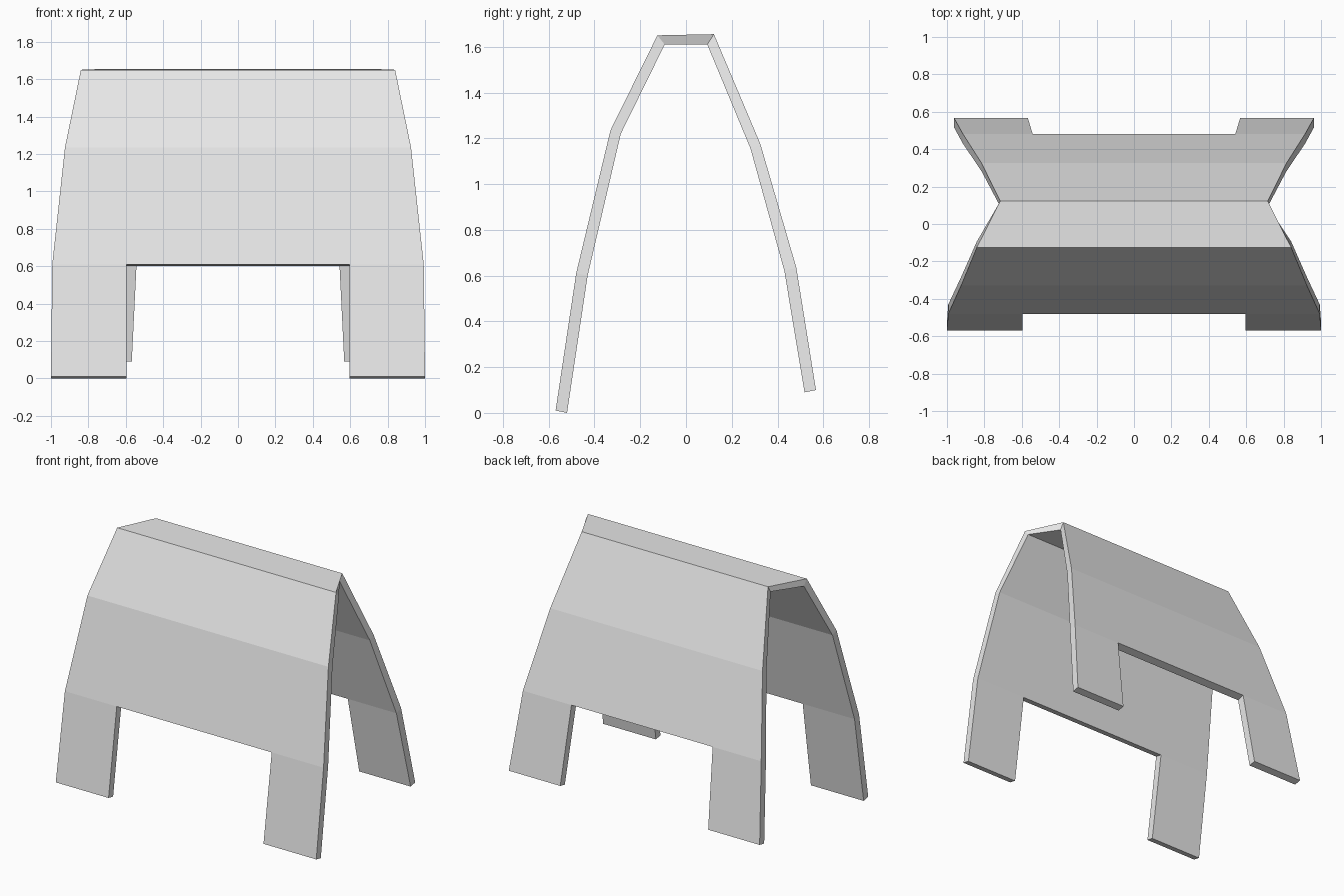
import bpy, bmesh

if "Cube" in bpy.data.objects:
    bpy.data.objects.remove(bpy.data.objects["Cube"])

grey = bpy.data.materials.new("light grey")
grey.diffuse_color = (0.8, 0.8, 0.8, 1)
grey.use_nodes = True
grey.node_tree.nodes["Principled BSDF"].inputs["Base Color"].default_value = grey.diffuse_color

# Bend lines from front feet, over the ridge, to back feet:
# outer (y, z), inner (y, z), half width, half width of the gap between legs
BENDS = [
    ((-0.57, 0.01), (-0.52, 0.00), 1.00, 0.595),
    ((-0.48, 0.61), (-0.43, 0.60), 0.993, 0.595),
    ((-0.33, 1.235), (-0.285, 1.22), 0.925, 0.57),
    ((-0.125, 1.65), (-0.093, 1.61), 0.84, 0.54),
    ((0.122, 1.655), (0.093, 1.61), 0.715, 0.50),
    ((0.325, 1.175), (0.282, 1.155), 0.815, 0.52),
    ((0.482, 0.635), (0.43, 0.62), 0.915, 0.542),
    ((0.568, 0.10), (0.518, 0.09), 0.963, 0.568),
]

bm = bmesh.new()


def row(point, half, gap):
    y, z = point
    return [bm.verts.new((x, y, z)) for x in (-half, -gap, gap, half)]


outer = [row(o, w, g) for o, i, w, g in BENDS]
inner = [row(i, w, g) for o, i, w, g in BENDS]
last = len(BENDS) - 2

# Two skins, leaving the gaps between the legs open
pair = {}
outer_faces = []
for r in range(last + 1):
    for c in range(3):
        if c == 1 and r in (0, last):
            continue
        for grid in (outer, inner):
            f = bm.faces.new((grid[r][c], grid[r][c + 1],
                              grid[r + 1][c + 1], grid[r + 1][c]))
            if grid is outer:
                outer_faces.append(f)
for a, b in zip(outer, inner):
    pair.update(zip(a, b))

# Rim closing the thickness along every open edge
rim = {e for f in outer_faces for e in f.edges if e.is_boundary}
for e in rim:
    a, b = e.verts
    bm.faces.new((a, b, pair[b], pair[a]))

bmesh.ops.recalc_face_normals(bm, faces=bm.faces)
mesh = bpy.data.meshes.new("folded_shell")
bm.to_mesh(mesh)
bm.free()
mesh.materials.append(grey)
bpy.context.collection.objects.link(bpy.data.objects.new("folded_shell", mesh))
